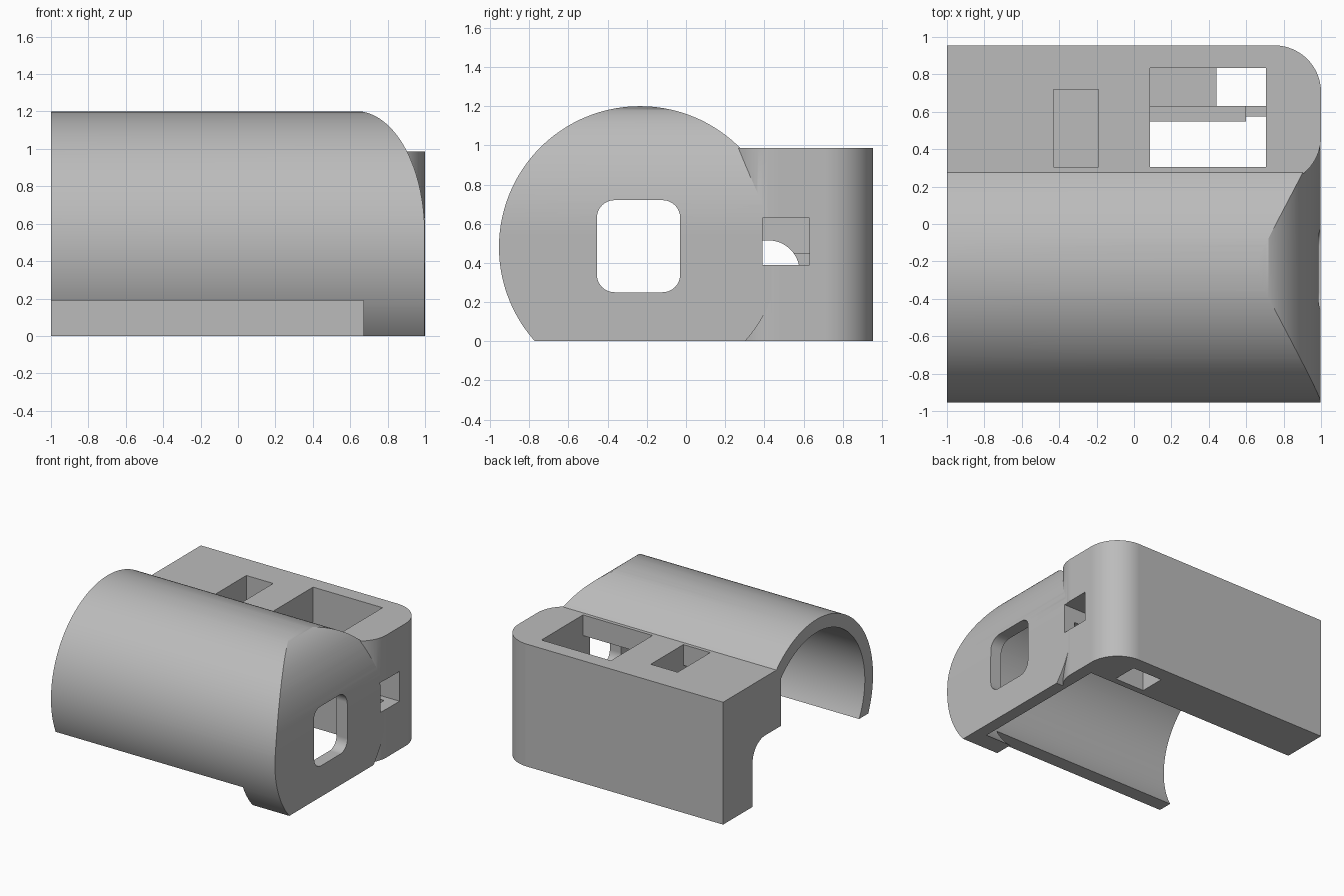
import bpy, bmesh
from math import sin, cos, pi, radians
from mathutils import Vector

cube = bpy.data.objects.get("Cube")
if cube:
    bpy.data.objects.remove(cube, do_unlink=True)

grey = bpy.data.materials.new("light grey plastic")
grey.use_nodes = True
colour = (0.5, 0.5, 0.5, 1)
grey.diffuse_color = colour
grey.node_tree.nodes["Principled BSDF"].inputs["Base Color"].default_value = colour


def arc(cu, cv, ru, rv, start, end, steps=16):
    angles = [radians(start + (end - start) * i / steps) for i in range(steps + 1)]
    return [(cu + ru * cos(a), cv + rv * sin(a)) for a in angles]


def rect(u0, u1, v0, v1):
    return [(u0, v0), (u1, v0), (u1, v1), (u0, v1)]


def round_rect(u0, u1, v0, v1, r):
    return (arc(u1 - r, v1 - r, r, r, 0, 90) + arc(u0 + r, v1 - r, r, r, 90, 180)
            + arc(u0 + r, v0 + r, r, r, 180, 270) + arc(u1 - r, v0 + r, r, r, 270, 360))


# Extrude a closed profile along one axis
def prism(name, axis, points, lo, hi):
    place = {"x": lambda u, v, w: (w, u, v),
             "y": lambda u, v, w: (u, w, v),
             "z": lambda u, v, w: (u, v, w)}[axis]
    bm = bmesh.new()
    face = bm.faces.new([bm.verts.new(place(u, v, lo)) for u, v in points])
    extruded = bmesh.ops.extrude_face_region(bm, geom=[face])["geom"]
    moved = [g for g in extruded if isinstance(g, bmesh.types.BMVert)]
    bmesh.ops.translate(bm, verts=moved, vec=Vector(place(0, 0, hi - lo)))
    bmesh.ops.recalc_face_normals(bm, faces=bm.faces)
    mesh = bpy.data.meshes.new(name)
    bm.to_mesh(mesh)
    bm.free()
    mesh.materials.append(grey)
    obj = bpy.data.objects.new(name, mesh)
    bpy.context.collection.objects.link(obj)
    return obj


# Boolean that is applied at once and consumes the tool
def combine(obj, tool, operation):
    mod = obj.modifiers.new("combine", "BOOLEAN")
    mod.operation, mod.object, mod.solver = operation, tool, "EXACT"
    graph = bpy.context.evaluated_depsgraph_get()
    graph.update()
    result = bpy.data.meshes.new_from_object(obj.evaluated_get(graph))
    obj.modifiers.clear()
    obj.data = result
    bpy.data.objects.remove(tool, do_unlink=True)


# Barrel whose far end curves down like a quarter ellipse
def barrel(name, radius, end_x, end_rx, end_rz, start_x):
    tube = prism(name, "x", arc(-0.235, 0.48, radius, radius, 0, 357.5, 143), start_x, 1.3)
    profile = ([(-2, -1), (end_x, -1)]
               + arc(end_x - end_rx, 0.55, end_rx, end_rz, 0, 90, 32)
               + [(end_x - end_rx, 2), (-2, 2)])
    profile[-2:] = [(-2, 0.55 + end_rz)]
    combine(tube, prism("end_profile", "y", profile, -2, 2), "INTERSECT")
    return tube


# Barrel shell
body = barrel("housing_shell", 0.72, 0.998, 0.368, 0.652, -1.2)
combine(body, barrel("barrel_hollow", 0.615, 0.9, 0.27, 0.547, -1.4), "DIFFERENCE")
combine(body, prism("front_trim", "z", rect(-2, 0.67, -2, 0), -2, 0.19), "DIFFERENCE")

# Rear block with rounded upright corners
block_outline = ([(-1.1, 0.215)] + arc(0.75, 0.465, 0.25, 0.25, 270, 360)
                 + arc(0.75, 0.705, 0.25, 0.25, 0, 90) + [(-1.1, 0.955)])
combine(body, prism("rear_block", "z", block_outline, -0.1, 0.987), "UNION")

# Undercut below the block with a rounded inner corner
undercut = [(-0.2, -1), (0.58, -1)] + arc(0.42, 0.355, 0.16, 0.16, 0, 90) + [(-0.2, 0.515)]
combine(body, prism("undercut", "x", undercut, -2, 0.9), "DIFFERENCE")

# Pockets, shafts and openings: axis, profile, low, high
cuts = {
    "small_pocket": ("z", rect(-0.43, -0.19, 0.305, 0.72), 0.57, 2),
    "large_pocket": ("z", rect(0.085, 0.705, 0.305, 0.835), 0.45, 2),
    "pocket_well": ("z", rect(0.085, 0.705, 0.63, 0.835), 0.39, 0.6),
    "bottom_shaft": ("z", rect(0.44, 0.705, 0.63, 0.835), -1, 0.6),
    "small_pocket_opening": ("z", rect(-0.43, -0.19, 0.1, 0.4), 0.57, 0.82),
    "large_pocket_opening": ("z", rect(0.085, 0.705, 0.1, 0.4), 0.45, 0.82),
    "side_slot": ("x", rect(0.39, 0.63, 0.39, 0.63), 0.6, 2),
    "end_window": ("x", round_rect(-0.455, -0.03, 0.25, 0.72, 0.09), 0.7, 2),
}
for name, (axis, points, low, high) in cuts.items():
    combine(body, prism(name, axis, points, low, high), "DIFFERENCE")

# Trim the open end and the base flat
combine(body, prism("flat_trim", "z", rect(-1, 2, -2, 2), 0, 3), "INTERSECT")

# Smooth curved faces, keep edges sharp
bpy.ops.object.select_all(action="DESELECT")
body.select_set(True)
bpy.context.view_layer.objects.active = body
bpy.ops.object.shade_smooth_by_angle(angle=radians(25))
weighted = body.modifiers.new("even_shading", "WEIGHTED_NORMAL")
weighted.keep_sharp = True
